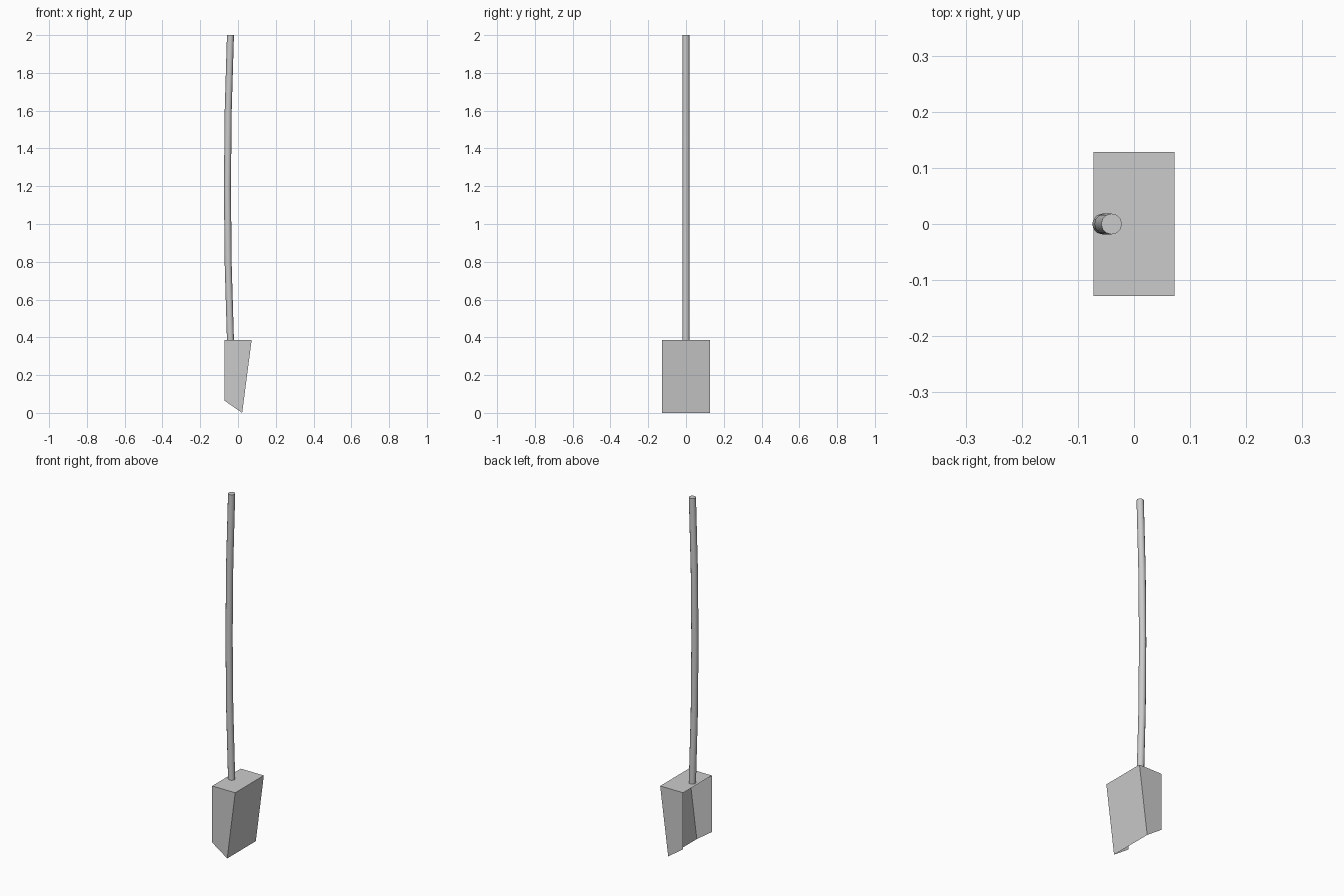
import bpy, bmesh, math

if "Cube" in bpy.data.objects:
    bpy.data.objects.remove(bpy.data.objects["Cube"])


def finish(name, bm):
    mesh = bpy.data.meshes.new(name)
    bm.to_mesh(mesh)
    bm.free()
    obj = bpy.data.objects.new(name, mesh)
    bpy.context.collection.objects.link(obj)
    return obj


# Scoop blade: thin sheet with top, sloping back and two sides; open toward -x and below
W = 0.128
profile = [(-0.072, 0.065), (-0.072, 0.385), (0.072, 0.385), (0.022, 0.0)]
bm = bmesh.new()
sides = [[bm.verts.new((x, y, z)) for x, z in profile] for y in (-W, W)]
for s in sides:
    bm.faces.new(s)
a, b = sides
for i in (1, 2):
    bm.faces.new((a[i], b[i], b[i + 1], a[i + 1]))
bmesh.ops.recalc_face_normals(bm, faces=bm.faces)
finish("blade", bm)

# Handle: slightly bowed round pole lofted through rings
SIDES, SEGS, R = 12, 4, 0.0185
Z0, Z1 = 0.385, 2.0
bm = bmesh.new()
rings = []
for k in range(SEGS + 1):
    t = k / SEGS
    cx = -0.04 - 0.016 * (1 - (2 * t - 1) ** 2)
    cz = Z0 + (Z1 - Z0) * t
    rings.append([bm.verts.new((cx + R * math.cos(2 * math.pi * i / SIDES),
                                R * math.sin(2 * math.pi * i / SIDES), cz))
                  for i in range(SIDES)])
for lo, hi in zip(rings, rings[1:]):
    for i in range(SIDES):
        j = (i + 1) % SIDES
        bm.faces.new((lo[i], lo[j], hi[j], hi[i]))
bm.faces.new(rings[-1])
bm.faces.new(rings[0][::-1])
handle = finish("handle", bm)

bpy.ops.object.select_all(action='DESELECT')
handle.select_set(True)
bpy.context.view_layer.objects.active = handle
bpy.ops.object.shade_smooth_by_angle(angle=math.radians(40))
